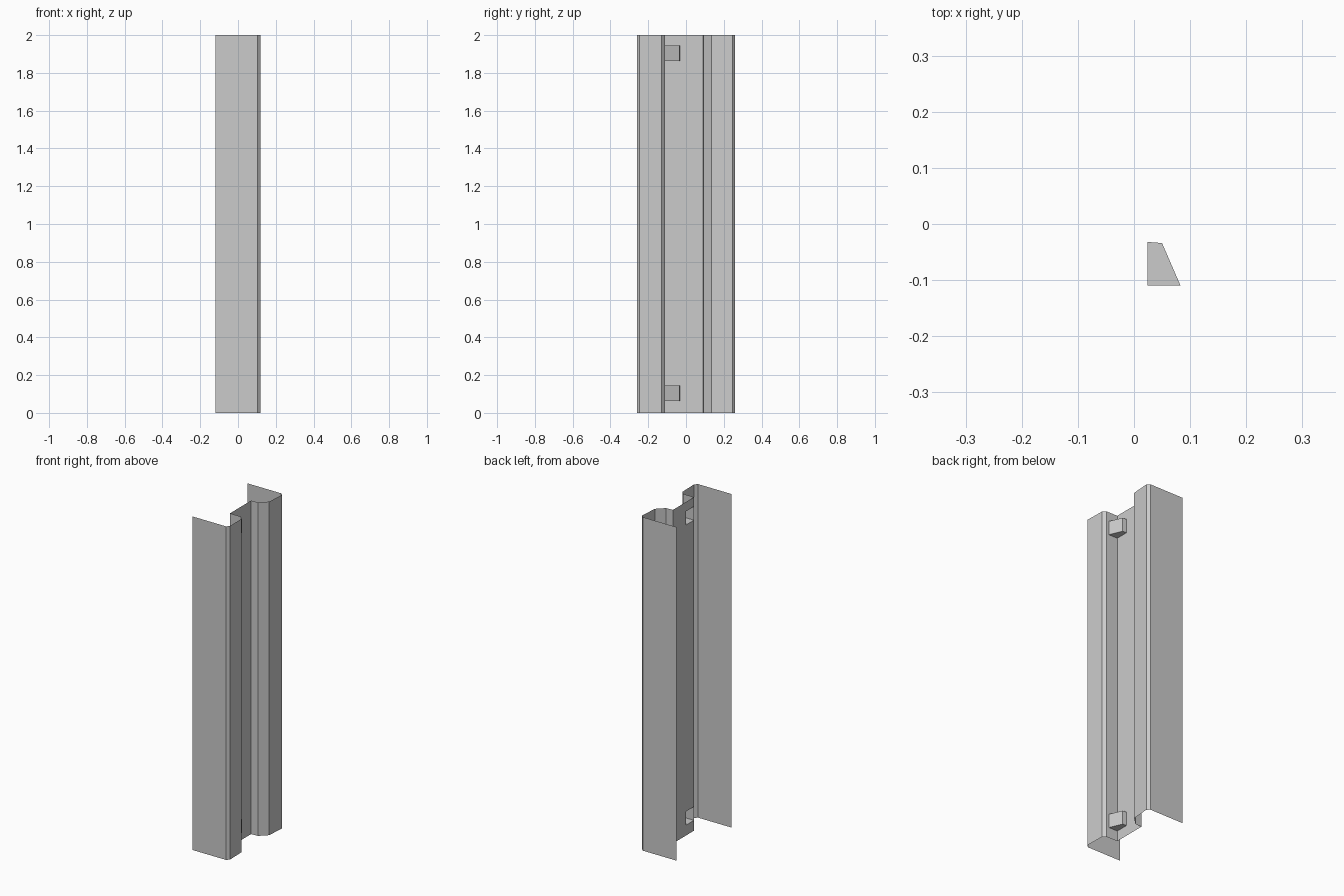
import bpy, bmesh

if "Cube" in bpy.data.objects:
    bpy.data.objects.remove(bpy.data.objects["Cube"])

WEB_X = 0.024
POCKET_Y = (-0.11, -0.032)
LEVELS = [0, 0.062, 0.144, 1.862, 1.944, 2]


def make_object(name, bm):
    mesh = bpy.data.meshes.new(name)
    bm.to_mesh(mesh)
    bm.free()
    obj = bpy.data.objects.new(name, mesh)
    bpy.context.collection.objects.link(obj)
    return obj


# Folded sheet post: open cross-section swept upward, web punched at the pockets
profile = [(-0.12, -0.26), (0.102, -0.26), (0.118, -0.245), (0.115, -0.129),
           (0.097, -0.111), (WEB_X, POCKET_Y[0]), (WEB_X, POCKET_Y[1]),
           (WEB_X, 0.09), (0.068, 0.092), (0.112, 0.135), (0.12, 0.245),
           (0.104, 0.26), (-0.12, 0.26)]
bm = bmesh.new()
rows = [[bm.verts.new((x, y, z)) for x, y in profile] for z in LEVELS]
for r in range(len(rows) - 1):
    for c in range(len(profile) - 1):
        if c == 5 and r in (1, 3):
            continue
        bm.faces.new((rows[r][c], rows[r][c + 1], rows[r + 1][c + 1], rows[r + 1][c]))
# merge the flat strips back into single faces
bmesh.ops.dissolve_limit(bm, angle_limit=0.001, verts=bm.verts, edges=bm.edges)
bmesh.ops.triangulate(bm, faces=[f for f in bm.faces if len(f.verts) > 4])
make_object("post_sheet", bm)


# Pockets: tapered shells open toward the web
def pocket(name, z0, z1):
    outline = [(WEB_X, POCKET_Y[0]), (0.083, -0.11), (0.05, -0.034), (WEB_X, POCKET_Y[1])]
    bm = bmesh.new()
    low = [bm.verts.new((x, y, z0)) for x, y in outline]
    high = [bm.verts.new((x, y, z1)) for x, y in outline]
    bm.faces.new(low[::-1])
    bm.faces.new(high)
    for i in range(3):
        bm.faces.new((low[i], low[i + 1], high[i + 1], high[i]))
    make_object(name, bm)


pocket("lower_pocket", LEVELS[1], LEVELS[2])
pocket("upper_pocket", LEVELS[3], LEVELS[4])
